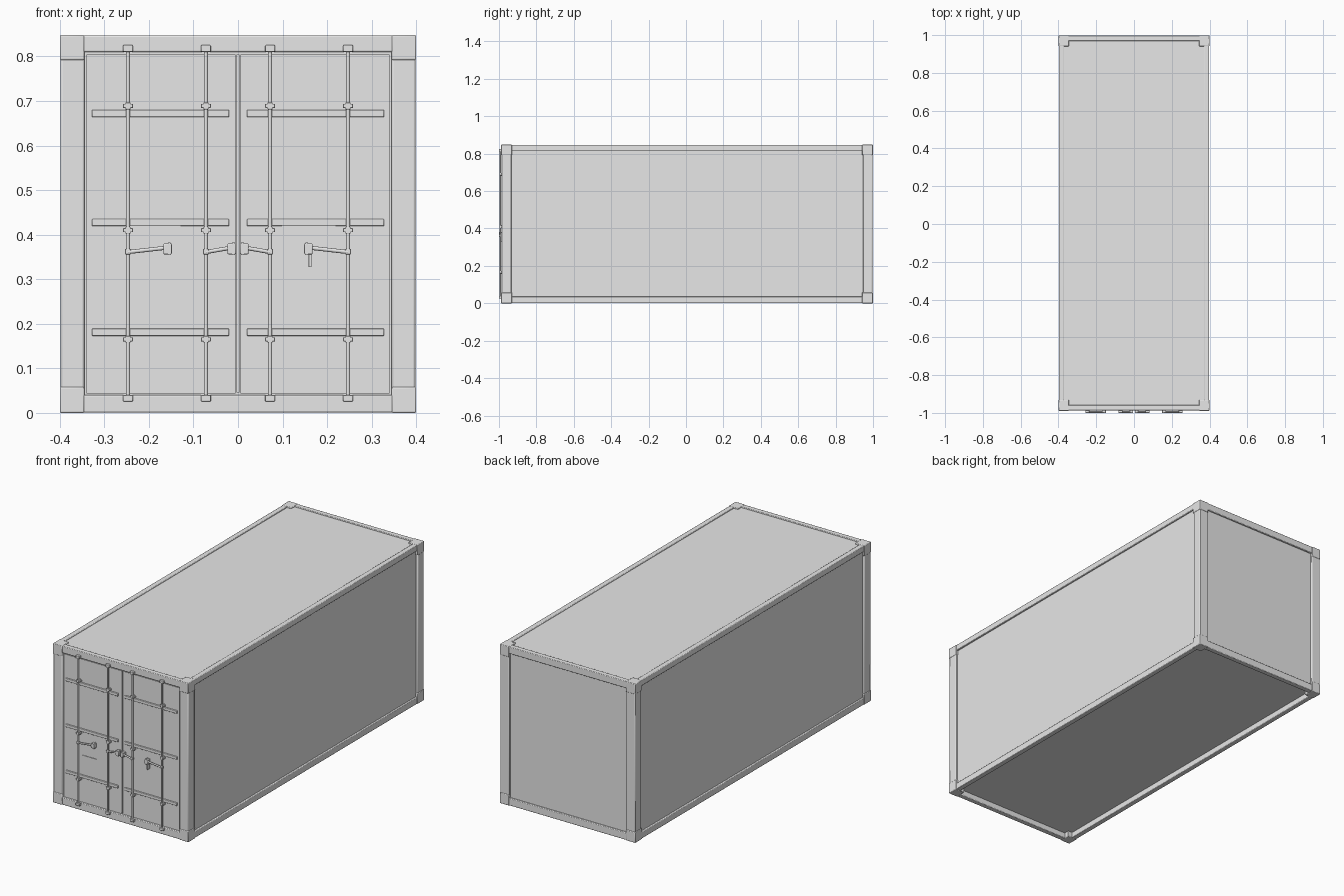
import bpy, math
from mathutils import Vector

old = bpy.data.objects.get("Cube")
if old:
    bpy.data.objects.remove(old, do_unlink=True)

grey = bpy.data.materials.new("light_grey_paint")
grey.use_nodes = True
COLOUR = (0.8, 0.8, 0.8, 1)
grey.diffuse_color = COLOUR
grey.node_tree.nodes["Principled BSDF"].inputs["Base Color"].default_value = COLOUR

W, H, FRONT, BACK = 0.40, 0.848, -0.989, 0.999


def box(name, x, y, z, bevel=0.0):
    """Box spanning three (low, high) ranges."""
    spans = [sorted(s) for s in (x, y, z)]
    bpy.ops.mesh.primitive_cube_add(size=1, location=[sum(s) / 2 for s in spans])
    ob = bpy.context.object
    ob.name = name
    ob.scale = [b - a for a, b in spans]
    bpy.ops.object.transform_apply(location=False, rotation=False, scale=True)
    ob.data.materials.append(grey)
    if bevel:
        mod = ob.modifiers.new("soft_edges", "BEVEL")
        mod.width, mod.segments = bevel, 2
        bpy.ops.object.shade_smooth_by_angle(angle=math.radians(40))
    return ob


def around(c, size):
    return (c - size / 2, c + size / 2)


def rod(name, start, end, radius):
    a, b = Vector(start), Vector(end)
    bpy.ops.mesh.primitive_cylinder_add(vertices=12, radius=radius,
                                        depth=(b - a).length, location=(a + b) / 2)
    ob = bpy.context.object
    ob.name = name
    ob.rotation_euler = (b - a).to_track_quat("Z", "Y").to_euler()
    ob.data.materials.append(grey)
    bpy.ops.object.shade_smooth_by_angle(angle=math.radians(40))


# Closed body: walls, roof and raised floor
box("body_panels", (-W + .012, W - .012), (FRONT + .014, BACK - .012), (.03, H - .006))

# Corner posts, castings and side rails
for side, s in (("right", -1), ("left", 1)):
    for end, y, d, depth in (("front", FRONT, 1, .055), ("back", BACK, -1, .052)):
        box(f"{end}_{side}_post", (s * .345, s * .398), (y + d * .002, y + d * depth),
            (.03, H - .03), .004)
        for level, z in (("bottom", (0, .058)), ("top", (H - .056, H))):
            box(f"{end}_{side}_{level}_casting", (s * .345, s * W),
                (y, y + d * .058), z, .003)
    box(f"{side}_bottom_rail", (s * .37, s * .398), (FRONT + .05, BACK - .05), (.001, .036), .003)
    box(f"{side}_top_rail", (s * .37, s * .398), (FRONT + .05, BACK - .05), (H - .032, H - .001), .003)

# End rails
for end, y, d in (("front", FRONT, 1), ("back", BACK, -1)):
    box(f"{end}_bottom_rail", (-.35, .35), (y + d * .002, y + d * .03), (.001, .04), .003)
    box(f"{end}_top_rail", (-.35, .35), (y + d * .002, y + d * .03), (H - .038, H - .001), .003)

# Doors with a raised centre seal
DOOR = FRONT + .010
for side, s in (("right", -1), ("left", 1)):
    box(f"{side}_door", (s * .006, s * .34), (DOOR, DOOR + .02), (.044, .804))
    for z in (.181, .427, .672):
        box(f"{side}_door_rib", (s * .02, s * .328), (DOOR - .006, DOOR + .01),
            around(z, .016), .002)
box("door_seal", around(0, .007), (DOOR - .003, DOOR + .01), (.046, .804))

# Locking rods with guides and end keepers
ROD_Y = FRONT - .004
for s in (-1, 1):
    for x in (s * .072, s * .247):
        rod("locking_rod", (x, ROD_Y, .03), (x, ROD_Y, .82), .0045)
        for z in (.033, .818):
            box("rod_keeper", around(x, .022), (-1, FRONT + .006), around(z, .015), .002)
        for z in (.165, .410, .689):
            box("rod_guide", around(x, .022), (FRONT - .006, DOOR + .004), around(z, .009), .001)
            box("rod_guide_clamp", around(x, .012), (-.998, DOOR + .004), around(z, .015), .001)

    # Handles slope from the rods up to their latches
    for x0, x1 in ((.247, .158), (.072, .014)):
        rod("handle", (s * x0, ROD_Y - .002, .361), (s * x1, ROD_Y - .002, .371), .0045)
        box("handle_hub", around(s * x0, .013), (-.999, FRONT), around(.362, .012), .001)
        box("handle_latch", around(s * x1, .019), (-1, DOOR + .004), around(.368, .024), .002)
        box("latch_pin", around(s * (x1 - .004), .006), (-1, DOOR + .004), around(.368, .028))

# Hanging seal tab and blank plate
box("hanging_tab", around(.162, .007), (-.998, DOOR), (.327, .36), .001)
box("door_plate", (-.235, -.148), (DOOR - .003, DOOR + .002), (.234, .294))
